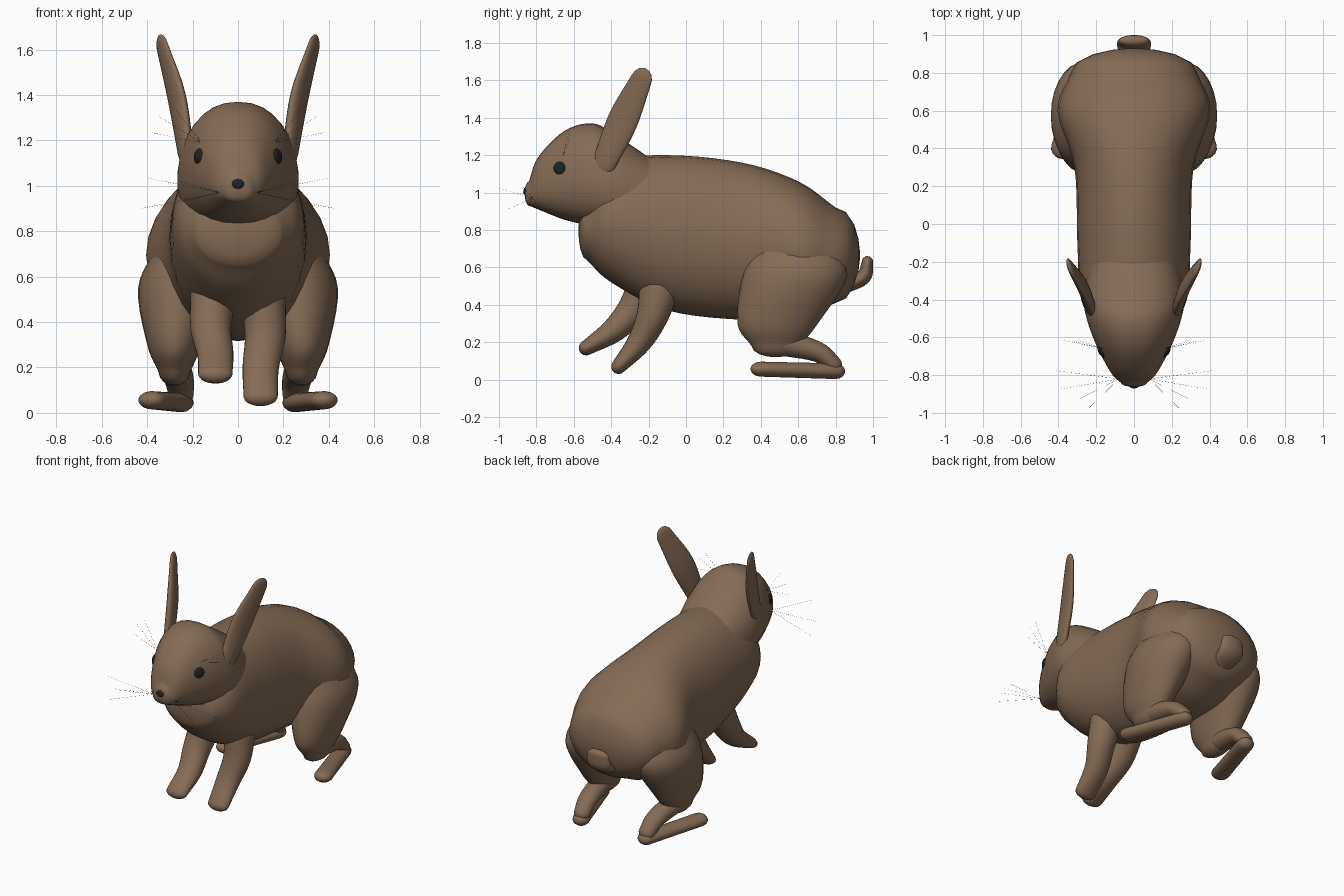
import bpy, bmesh, math
from mathutils import Vector, Matrix

cube = bpy.data.objects.get("Cube")
if cube:
    bpy.data.objects.remove(cube, do_unlink=True)


def material(name, red, green, blue):
    made = bpy.data.materials.new(name)
    made.use_nodes = True
    colour = (red, green, blue, 1)
    made.diffuse_color = colour
    made.node_tree.nodes["Principled BSDF"].inputs["Base Color"].default_value = colour
    return made


fur = material("brown fur", .235, .147, .092)
black = material("black", .015, .015, .016)


def finish(name, bm, mat):
    """Turn a bmesh into a smooth shaded object."""
    bmesh.ops.recalc_face_normals(bm, faces=bm.faces)
    mesh = bpy.data.meshes.new(name)
    bm.to_mesh(mesh)
    bm.free()
    mesh.materials.append(mat)
    mesh.polygons.foreach_set("use_smooth", [True] * len(mesh.polygons))
    bpy.context.collection.objects.link(bpy.data.objects.new(name, mesh))


def spline(keys, steps=5):
    """Smooth curve through the key rings (x, y, z, width radius, depth radius)."""
    keys = [Vector(key) for key in keys]
    padded = [keys[0] * 2 - keys[1], *keys, keys[-1] * 2 - keys[-2]]
    curve = []
    for before, start, end, after in zip(padded, padded[1:], padded[2:], padded[3:]):
        for step in range(steps):
            t = step / steps
            bend = (before * 2 - start * 5 + end * 4 - after) * t + (start * 3 - before - end * 3 + after) * t * t
            curve.append(start + (end - before + bend) * t / 2)
    return curve + [keys[-1]]


def loft(name, keys, side=(1, 0, 0), normal=None, caps=None, pear=0, power=1, sides=28, mat=fur):
    """Skin the rings and close both ends with domes; normal keeps all rings parallel."""
    curve = spline(keys)
    rings = []
    for i, ring in enumerate(curve):
        ahead = curve[min(i + 1, len(curve) - 1)]
        behind = curve[max(i - 1, 0)]
        along = Vector(normal) if normal else (Vector(ahead[:3]) - Vector(behind[:3])).normalized()
        rings.append((Vector(ring[:3]), along, ring[3], ring[4]))

    def dome(ring, height):
        centre, along, width, depth = ring
        angles = [math.radians(a) for a in (25, 50, 70, 85)]
        return [(centre + along * height * math.sin(a), along, width * math.cos(a), depth * math.cos(a))
                for a in angles]

    first, last = caps or (rings[0][3], rings[-1][3])
    rings = dome(rings[0], -first)[::-1] + rings + dome(rings[-1], last)

    bm = bmesh.new()
    loops = []
    for centre, along, width, depth in rings:
        across = Vector(side)
        across = (across - along * across.dot(along)).normalized()
        up = across.cross(along)
        loop = []
        for k in range(sides):
            angle = math.tau * k / sides
            c, s = [math.copysign(abs(v) ** power, v) for v in (math.cos(angle), math.sin(angle))]
            loop.append(bm.verts.new(centre + across * width * c * (1 - pear * s) + up * depth * s))
        loops.append(loop)
    for lower, upper in zip(loops, loops[1:]):
        for k in range(sides):
            bm.faces.new((lower[k - 1], lower[k], upper[k], upper[k - 1]))
    bm.faces.new(loops[0])
    bm.faces.new(loops[-1])
    finish(name, bm, mat)


def upright(rows):
    """Turn rows of (y, bottom, top, half width) into rings."""
    return [(0, y, (low + high) / 2, half, (high - low) / 2) for y, low, high, half in rows]


def mirrored(keys, sign):
    return [(sign * x, *rest) for x, *rest in keys]


def button(name, centre, radii, facing):
    """Flattened ball facing a direction."""
    bm = bmesh.new()
    turn = Vector(facing).to_track_quat('Z', 'Y').to_matrix().to_4x4()
    place = Matrix.Translation(centre) @ turn @ Matrix.Diagonal((*radii, 1))
    bmesh.ops.create_uvsphere(bm, u_segments=16, v_segments=10, radius=1, matrix=place)
    finish(name, bm, black)


# Trunk and head, front to back
loft("body", upright([(-.53, .64, .95, .2), (-.4, .52, 1.16, .28), (-.1, .37, 1.2, .3),
                      (.3, .32, 1.16, .315), (.6, .33, 1.06, .405), (.8, .41, .92, .335)]),
     normal=(0, 1, 0), caps=(.045, .13))
loft("head", upright([(-.84, .93, 1.06, .07), (-.79, .91, 1.19, .12), (-.65, .855, 1.33, .195),
                      (-.5, .82, 1.37, .25), (-.38, .8, 1.31, .265), (-.2, .8, 1.19, .23)]),
     normal=(0, 1, 0), caps=(.022, .1), pear=.1, power=.88)
loft("tail", [(0, .85, .5, .07, .04), (0, .95, .55, .09, .04), (0, .97, .63, .08, .03)])
button("nose", (0, -.855, 1.01), (.028, .024, .014), (0, -.9, .3))

ear = [(.23, -.44, 1.15, .065, .03), (.268, -.34, 1.38, .085, .03), (.33, -.24, 1.6, .06, .018)]
thigh = [(.22, .58, .73, .14, .22), (.26, .58, .55, .18, .28), (.28, .49, .3, .12, .215), (.28, .48, .18, .07, .13)]
shank = [(.28, .5, .2, .07, .07), (.26, .7, .15, .065, .055), (.25, .79, .08, .055, .045)]
foot = [(.25, .8, .045, .055, .042), (.38, .4, .056, .06, .04)]
foreleg = [(.11, -.14, .5, .1, .11), (.12, -.18, .34, .09, .085), (.1, -.25, .2, .08, .065), (.1, -.36, .07, .075, .04)]


def swung(keys, angle, shift):
    """Swing a foreleg forward about the shoulder."""
    shoulder = Vector((0, -.1, .6))
    turn = Matrix.Rotation(-angle, 3, 'X')
    slide = Vector((0, shift, 0))
    return [(*(turn @ (Vector(key[:3]) - shoulder) + shoulder + slide), *key[3:]) for key in keys]


# Paired parts; the right foreleg reaches further forward
for sign, label in ((1, "left"), (-1, "right")):
    loft(label + "_ear", mirrored(ear, sign), side=(sign * .3, .9, -.3), caps=(.06, .07))
    loft(label + "_thigh", mirrored(thigh, sign), normal=(0, 0, -1), caps=(.1, .06))
    loft(label + "_shank", mirrored(shank, sign))
    loft(label + "_hind_foot", mirrored(foot, sign), caps=(.05, .055))
    button(label + "_eye", (sign * .17, -.675, 1.13), (.038, .036, .018), (sign * .85, -.5, .12))
    reach = foreleg if sign > 0 else swung(foreleg, math.radians(17), -.03)
    loft(label + "_foreleg", mirrored(reach, sign))


def hair(name, root, offset, sign):
    tip = Vector(root) + offset
    loft(name, mirrored([(*root, .0006, .0006), (*tip, .0003, .0003)], sign), side=(0, .3, 1), sides=3, mat=black)


# Fans of whiskers on the muzzle and brows
for sign, label in ((1, "left"), (-1, "right")):
    for i in range(4):
        yaw = .8 + .3 * i
        reach = .26 + .03 * i
        offset = Vector((math.sin(yaw), -math.cos(yaw), .2 * (-1) ** i)) * reach
        hair(f"{label}_whisker_{i}", (.08, -.82, .97), offset, sign)
    for i in range(3):
        pitch = .2 + .35 * i
        hair(f"{label}_brow_hair_{i}", (.16, -.66, 1.19), Vector((math.cos(pitch), .2, math.sin(pitch))) * .22, sign)
